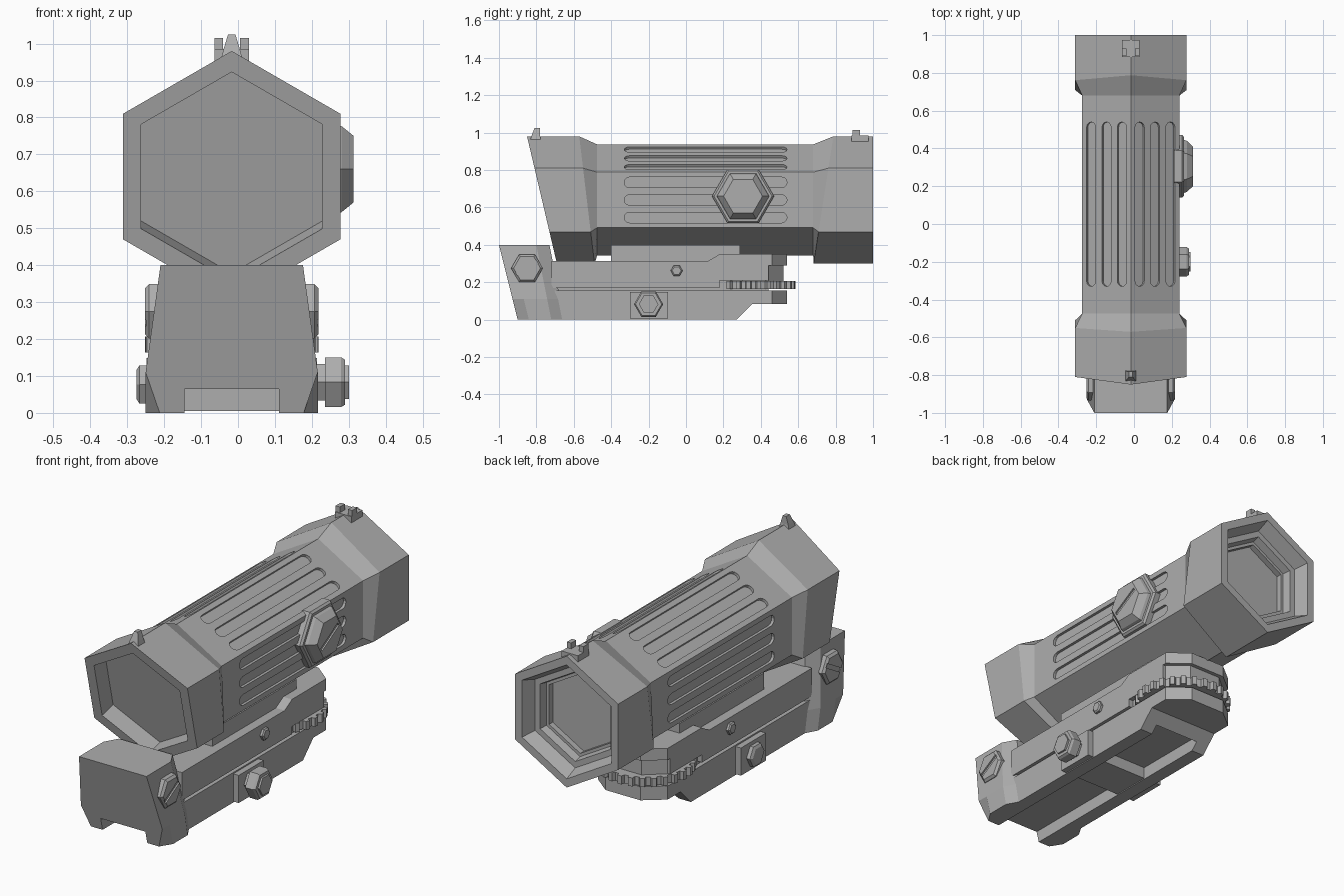
import bpy, bmesh
from math import sin, cos, pi, radians
from mathutils import Vector, Matrix

if "Cube" in bpy.data.objects:
    bpy.data.objects.remove(bpy.data.objects["Cube"])

CX, CZ = -0.017, 0.64      # optical axis
FACE = 0.257               # axis to tube flat
grey = bpy.data.materials.new("plain grey")
grey.use_nodes = True
grey.diffuse_color = (0.42, 0.42, 0.42, 1)
grey.node_tree.nodes["Principled BSDF"].inputs["Base Color"].default_value = (0.42, 0.42, 0.42, 1)


def finish(name, bm):
    bmesh.ops.recalc_face_normals(bm, faces=bm.faces)
    mesh = bpy.data.meshes.new(name)
    bm.to_mesh(mesh)
    bm.free()
    mesh.materials.append(grey)
    obj = bpy.data.objects.new(name, mesh)
    bpy.context.collection.objects.link(obj)
    return obj


def add_loft(bm, rings):
    loops = [[bm.verts.new(p) for p in ring] for ring in rings]
    n = len(loops[0])
    for a, b in zip(loops, loops[1:]):
        for i in range(n):
            j = (i + 1) % n
            bm.faces.new((a[i], a[j], b[j], b[i]))
    bm.faces.new(loops[0][::-1])
    bm.faces.new(loops[-1])


def loft(name, rings):
    bm = bmesh.new()
    add_loft(bm, rings)
    return finish(name, bm)


def side_prism(name, profile, half):
    """Extrude a (y, z) profile across the width."""
    return loft(name, [[(CX + s * half, y, z) for y, z in profile] for s in (-1, 1)])


def box(name, half, y0, y1, z0, z1):
    return side_prism(name, [(y0, z0), (y1, z0), (y1, z1), (y0, z1)], half)


def plate(name, outline, z0, z1):
    return loft(name, [[(x, y, z) for x, y in outline] for z in (z0, z1)])


def cut(obj, cutter, remove=True):
    cutter.hide_render = True
    mod = obj.modifiers.new("cut", 'BOOLEAN')
    mod.operation, mod.solver, mod.object = 'DIFFERENCE', 'EXACT', cutter
    bpy.context.view_layer.update()
    dg = bpy.context.evaluated_depsgraph_get()
    mesh = bpy.data.meshes.new_from_object(obj.evaluated_get(dg))
    obj.modifiers.clear()
    obj.data = mesh
    if remove:
        bpy.data.objects.remove(cutter)


# Scope tube: hexagonal sections, sheared along y, with recessed lenses
def hexring(r, y, slope=0, dz=0):
    pts = []
    for k in range(6):
        a = pi / 2 + k * pi / 3
        pts.append((CX + r * cos(a), y + slope * r * sin(a), CZ + dz + r * sin(a)))
    return pts


tube = loft("scope_tube", [
    hexring(0.283, -0.68, -0.235, 0.021), hexring(0.283, -0.77, -0.235),
    hexring(0.34, -0.77, -0.235), hexring(0.34, -0.53, -0.12),
    hexring(0.297, -0.475), hexring(0.297, 0.68),
    hexring(0.34, 0.735, 0.155), hexring(0.34, 1.0),
    hexring(0.295, 1.0), hexring(0.265, 0.93), hexring(0.232, 0.93),
    hexring(0.222, 0.89), hexring(0.205, 0.89), hexring(0.205, 0.86)])

# Rounded grooves on the upper and side flats
bm = bmesh.new()
for deg in (0, 60, 120, 180):
    a = radians(deg)
    for u0 in (-0.094, 0, 0.094):
        rings = []
        for d in (-0.014, 0.02):
            ring = []
            for k in range(14):
                end = 1 if k < 7 else -1
                t = pi * (k - (k >= 7)) / 6
                u = u0 + 0.028 * cos(t)
                y = 0.105 + end * 0.407 + 0.028 * sin(t)
                r = FACE + d
                ring.append((CX + r * cos(a) - u * sin(a), y, CZ + r * sin(a) + u * cos(a)))
            rings.append(ring)
        add_loft(bm, rings)
cut(tube, finish("groove_cutter", bm))


# Hexagonal screw heads: (radius, distance from centre plane) steps
def hex_head(name, side, y, z, steps, slot=0.0):
    obj = loft(name, [[(CX + side * d, y + r * cos(k * pi / 3), z + r * sin(k * pi / 3))
                       for k in range(6)] for r, d in steps])
    if slot:
        bm = bmesh.new()
        bmesh.ops.create_cube(bm, size=1)
        tilt = Matrix.Rotation(radians(30), 4, 'X')
        where = Matrix.Translation(Vector((CX + side * steps[-1][1], y, z)))
        bm.transform(where @ tilt @ Matrix.Diagonal((0.016, slot, 0.02, 1)))
        cut(obj, finish("slot_cutter", bm))
    return obj


hex_head("adjustment_knob", 1, 0.305, 0.66,
         [(0.166, 0.23), (0.166, 0.272), (0.155, 0.282), (0.14, 0.282),
          (0.135, 0.297), (0.104, 0.33)], 0.16)

# Sights on top of the tube
loft("front_sight", [[(CX + w * sx, y, z) for sx, y in
                      ((-1, y0), (1, y0), (1, y1), (-1, y1))]
                     for w, y0, y1, z in ((0.03, -0.835, -0.775, 0.955),
                                          (0.022, -0.825, -0.78, 0.985),
                                          (0.01, -0.81, -0.78, 1.025))])
box("rear_sight_base", 0.047, 0.885, 0.975, 0.94, 0.985)
for side, label in ((-1, "right"), (1, "left")):
    ear = box("rear_sight_ear_" + label, 0.012, 0.89, 0.93, 0.95, 1.015)
    ear.location.x = side * 0.035

# Front mount block, leaning forward, with chamfered corners
rings = []
for z, wf, w in ((0, 0.195, 0.233), (0.11, 0.233, 0.233), (0.4, 0.193, 0.193)):
    yf, yb = -1 + (0.4 - z) * 0.25, -0.73 + (0.4 - z) * 0.2
    half = [(wf, yf), (w, yf + 0.06), (w, yb - 0.07), (w - 0.04, yb)]
    outline = half + [(-x, y) for x, y in reversed(half)]
    rings.append([(CX + x, y, z) for x, y in outline])
block = loft("mount_block", rings)

# Lower rail with a channel underneath
rail = side_prism("lower_rail", [(-0.72, 0), (0.27, 0), (0.355, 0.085), (0.4, 0.085),
                                 (0.4, 0.155), (-0.72, 0.155)], 0.2)
channel = box("channel_cutter", 0.128, -1.1, 0.305, -0.05, 0.065)
cut(block, channel, False)
cut(rail, channel)
box("rail_spine", 0.175, -0.72, 0.44, 0.1, 0.3)


# Stepped rear end of the mount
def rear_outline(w, y_end):
    half = [(w, 0.3), (w, y_end - 0.08), (w * 0.5, y_end)]
    return [(CX + x, y) for x, y in half] + [(CX - x, y) for x, y in reversed(half)]


plate("lower_rear_plate", rear_outline(0.2, 0.54), 0.085, 0.155)
plate("upper_rear_plate", rear_outline(0.2, 0.54), 0.29, 0.35)
plate("rear_collar", rear_outline(0.185, 0.52), 0.2, 0.3)

# Upper arm and saddle carrying the scope
side_prism("upper_arm", [(-0.72, 0.17), (0.18, 0.17), (0.18, 0.21), (0.44, 0.21),
                         (0.44, 0.35), (0.18, 0.35), (0.12, 0.315), (-0.72, 0.315)], 0.2)
box("saddle", 0.15, -0.4, 0.29, 0.28, 0.4)

# Toothed thumb wheel
teeth = 26
outline = []
for k in range(teeth):
    for r, f in ((0.217, 0), (0.217, 0.4), (0.235, 0.5), (0.235, 0.9)):
        a = 2 * pi * (k + f) / teeth
        outline.append((CX + r * cos(a), 0.35 + r * sin(a)))
plate("thumb_wheel", outline, 0.163, 0.207)

# Screws and lugs on both sides
box("clamp_lug", 0.231, -0.3, -0.095, 0.005, 0.148)
for side, label in ((-1, "right"), (1, "left")):
    hex_head("block_screw_" + label, side, -0.85, 0.275,
             [(0.085, 0.19), (0.085, 0.224), (0.072, 0.235)], 0.13)
    hex_head("arm_screw_" + label, side, -0.05, 0.262,
             [(0.032, 0.19), (0.032, 0.212), (0.024, 0.218)])
hex_head("clamp_screw", 1, -0.2, 0.083,
         [(0.057, 0.22), (0.057, 0.252), (0.078, 0.252), (0.078, 0.296),
          (0.07, 0.307), (0.052, 0.307), (0.052, 0.317)])
hex_head("clamp_nut", -1, -0.2, 0.077, [(0.06, 0.22), (0.06, 0.25), (0.045, 0.258)])
